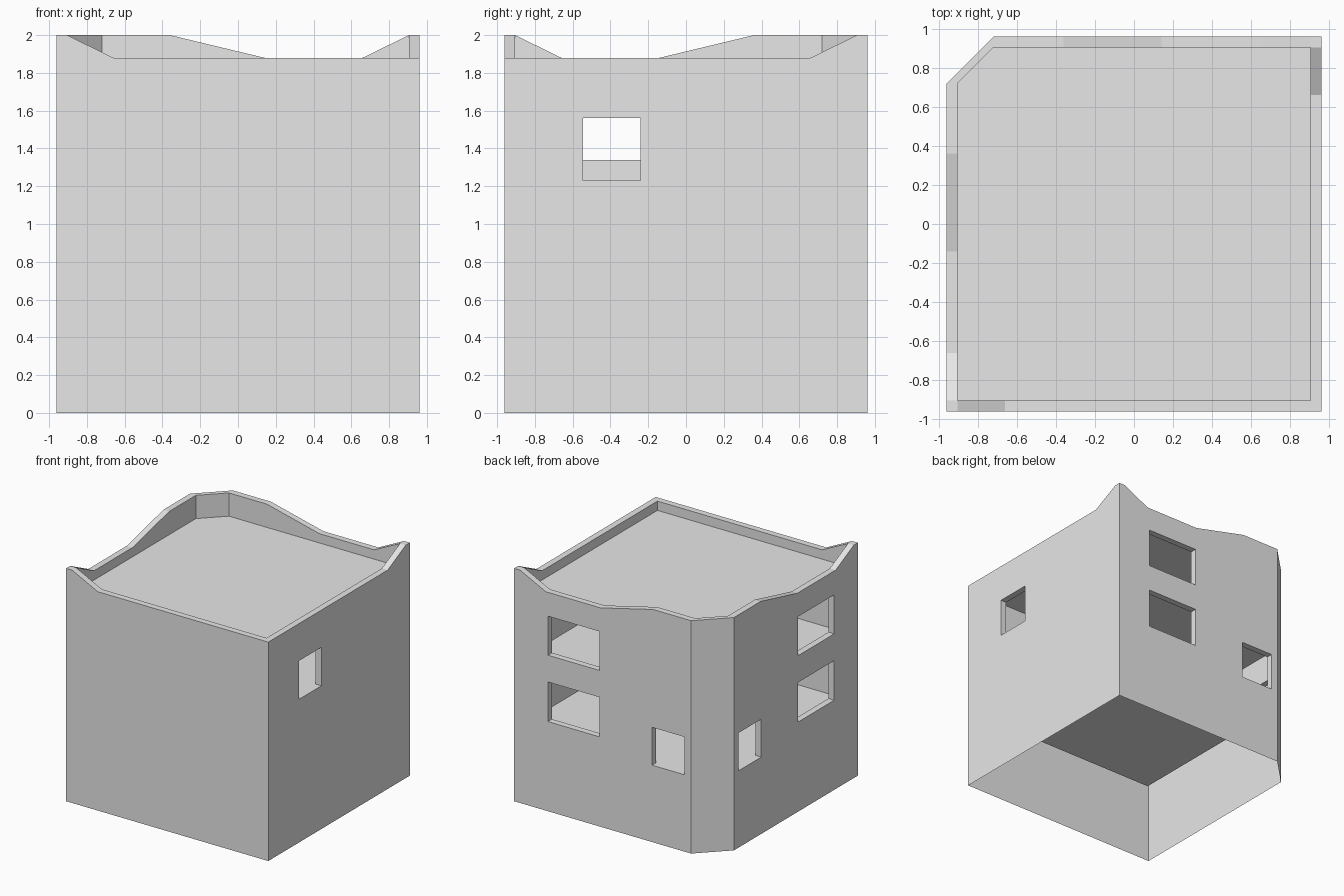
import bpy, bmesh

if "Cube" in bpy.data.objects:
    bpy.data.objects.remove(bpy.data.objects["Cube"])

OUT, T, CUT = 0.96, 0.055, 0.72      # outer half width, wall thickness, chamfer start
INN = OUT - T
FLOORS = {"lower_floor": 0.66, "upper_floor": 1.23, "roof_deck": 1.80}
HIGH, LOW = 2.0, 1.88                # parapet heights

grey = bpy.data.materials.new("plain_grey")
grey.diffuse_color = (0.8, 0.8, 0.8, 1)
grey.use_nodes = True
grey.node_tree.nodes["Principled BSDF"].inputs["Base Color"].default_value = grey.diffuse_color


def finish(name, bm):
    me = bpy.data.meshes.new(name)
    bm.to_mesh(me)
    bm.free()
    me.materials.append(grey)
    bpy.context.collection.objects.link(bpy.data.objects.new(name, me))


def face(bm, pts):
    # skip repeated points so mitred corners become triangles
    uniq = []
    for p in pts:
        if p not in uniq:
            uniq.append(p)
    if len(uniq) > 2:
        bm.faces.new([bm.verts.new(p) for p in uniq])


def wall(bm, place, profile, inner, windows=()):
    """Outer skin, inner skin, parapet cap and window reveals of one side."""
    def top(u):
        for (a, za), (b, zb) in zip(profile, profile[1:]):
            if a <= u <= b:
                return za + (zb - za) * (u - a) / (b - a)

    def pt(u, deep, z):
        if deep:
            u = min(max(u, inner[0]), inner[1])
        x, y = place(u, T if deep else 0)
        return (round(x, 5), round(y, 5), round(z, 5))

    us = sorted({p[0] for p in profile} | {u for w in windows for u in w[:2]})
    cuts = {z for w in windows for z in w[2:]}
    for a, b in zip(us, us[1:]):
        for deep, base in ((False, 0.0), (True, FLOORS["lower_floor"])):
            zs = sorted(cuts | {base}) + [None]
            for lo, hi in zip(zs, zs[1:]):
                if hi and any(w[0] <= a and b <= w[1] and w[2] <= lo and hi <= w[3]
                              for w in windows):
                    continue
                face(bm, [pt(a, deep, lo), pt(b, deep, lo),
                          pt(b, deep, hi or top(b)), pt(a, deep, hi or top(a))])
        face(bm, [pt(a, 0, top(a)), pt(b, 0, top(b)), pt(b, 1, top(b)), pt(a, 1, top(a))])
    for a, b, lo, hi in windows:
        ring = [(a, lo), (b, lo), (b, hi), (a, hi)]
        for (u, z), (v, w) in zip(ring, ring[1:] + ring[:1]):
            face(bm, [pt(u, 0, z), pt(v, 0, w), pt(v, 1, w), pt(u, 1, z)])


# Parapet outlines; the plan is mirrored across the diagonal
short = [(-OUT, HIGH), (-INN, HIGH), (-0.66, LOW), (OUT, LOW)]
wavy = [(-OUT, HIGH), (-INN, HIGH), (-0.66, LOW), (-0.14, LOW), (0.36, HIGH), (CUT, HIGH)]
big_windows = [(-0.64, -0.15, 0.77, 1.11), (-0.64, -0.15, 1.34, 1.675),
               (0.35, 0.66, 0.66, 0.985)]

# Walls
bm = bmesh.new()
wall(bm, lambda u, d: (u, -OUT + d), short, (-INN, INN))
wall(bm, lambda u, d: (OUT - d, -u), short, (-INN, INN), [(0.24, 0.545, 1.23, 1.56)])
wall(bm, lambda u, d: (-OUT + d, u), wavy, (-INN, CUT), big_windows)
wall(bm, lambda u, d: (-u, OUT - d), wavy, (-INN, CUT), big_windows)
# Chamfered corner
wall(bm, lambda u, d: (-OUT + d + (OUT - d - CUT) * u, CUT + (OUT - d - CUT) * u),
     [(0, HIGH), (1, HIGH)], (0, 1))
bmesh.ops.remove_doubles(bm, verts=bm.verts[:], dist=1e-4)
bmesh.ops.recalc_face_normals(bm, faces=bm.faces[:])
finish("walls", bm)

# Floors and roof deck
for name, z in FLOORS.items():
    bm = bmesh.new()
    face(bm, [(x, y, z) for x, y in ((-INN, -INN), (INN, -INN), (INN, INN),
                                     (-CUT, INN), (-INN, CUT))])
    finish(name, bm)
